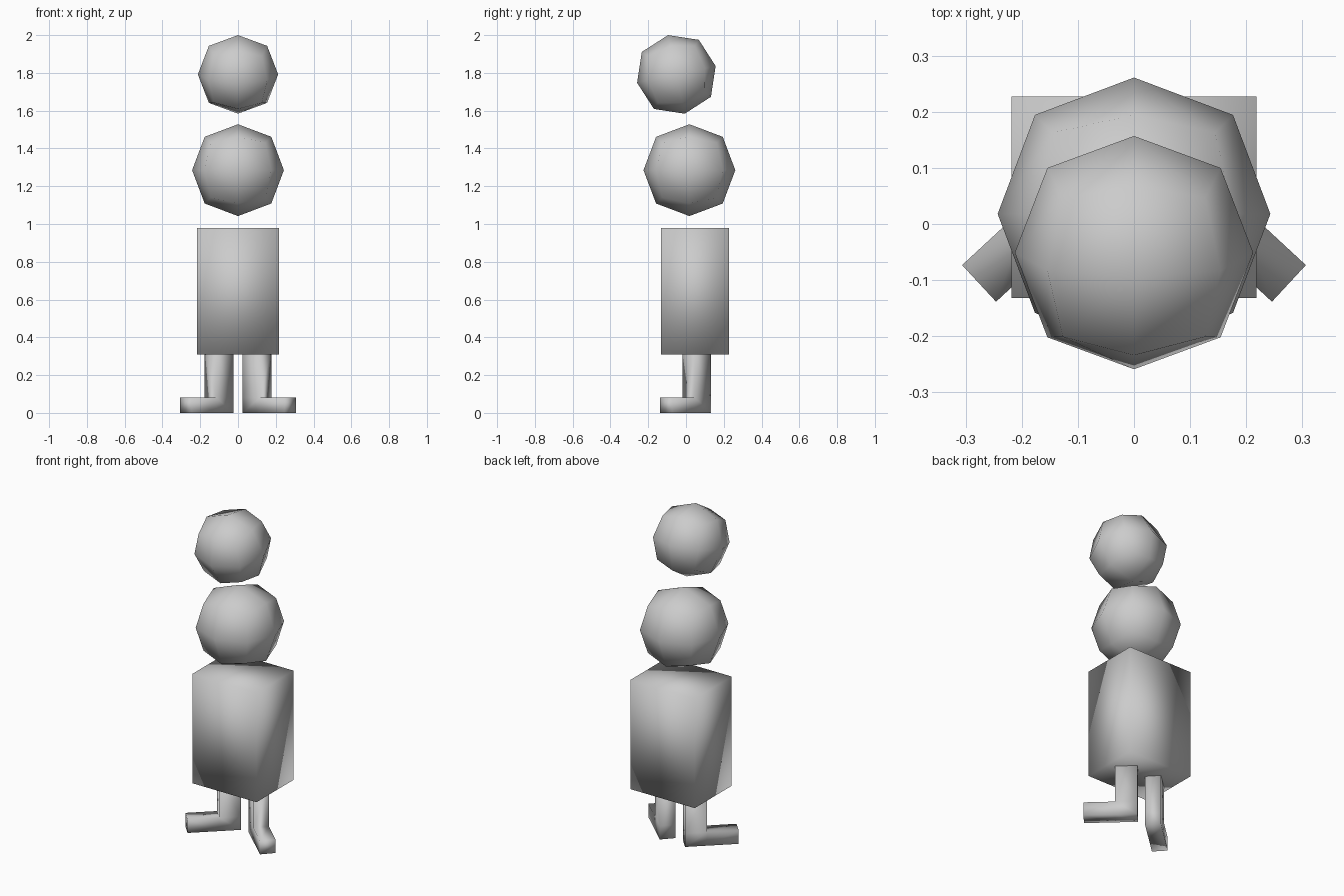
import bpy, bmesh, math
from mathutils import Vector

if "Cube" in bpy.data.objects:
    bpy.data.objects.remove(bpy.data.objects["Cube"])


def smooth(obj):
    for p in obj.data.polygons:
        p.use_smooth = True


def box(name, size, loc, rot_x=0.0):
    bpy.ops.mesh.primitive_cube_add(size=1, location=loc, rotation=(rot_x, 0, 0))
    obj = bpy.context.object
    obj.name = name
    for v in obj.data.vertices:
        v.co = Vector(a * b for a, b in zip(v.co, size))
    smooth(obj)
    return obj


def ball(name, radius, loc, rot_x=0.0):
    # a cube rounded by one subdivision level shrinks to 0.8395 of its size
    s = 2 * radius / 0.8395
    obj = box(name, (s, s, s), loc, rot_x)
    mod = obj.modifiers.new("Round", 'SUBSURF')
    mod.levels = mod.render_levels = 1


# head, chest and lower body
ball("head", 0.2125, (0, -0.051, 1.792), math.radians(12))
ball("chest", 0.243, (0, 0.018, 1.285))
box("lower_body", (0.436, 0.359, 0.67), (0, 0.0475, 0.645))

# legs with feet turned outward: three quads in profile, extruded sideways
ang = math.radians(-42.8)
along = Vector((math.cos(ang), math.sin(ang), 0))
side = Vector((-math.sin(ang), math.cos(ang), 0))
heel = Vector((0.025, 0.066, 0))
leg_d, foot_l, foot_h, top, width = 0.124, 0.301, 0.082, 0.33, 0.089
profile = [(0, 0), (leg_d, 0), (foot_l, 0), (foot_l, foot_h),
           (leg_d, foot_h), (leg_d, top), (0, top), (0, foot_h)]

bm = bmesh.new()
vs = [bm.verts.new(heel + along * s + Vector((0, 0, z))) for s, z in profile]
faces = [bm.faces.new([vs[i] for i in q])
         for q in ((0, 1, 4, 7), (1, 2, 3, 4), (7, 4, 5, 6))]
ext = bmesh.ops.extrude_face_region(bm, geom=faces, use_keep_orig=True)
bmesh.ops.translate(bm, vec=side * width,
                    verts=[g for g in ext["geom"] if isinstance(g, bmesh.types.BMVert)])
bmesh.ops.recalc_face_normals(bm, faces=bm.faces)
mesh = bpy.data.meshes.new("legs")
bm.to_mesh(mesh)
bm.free()
legs = bpy.data.objects.new("legs", mesh)
bpy.context.collection.objects.link(legs)
smooth(legs)
legs.modifiers.new("Mirror", 'MIRROR')
